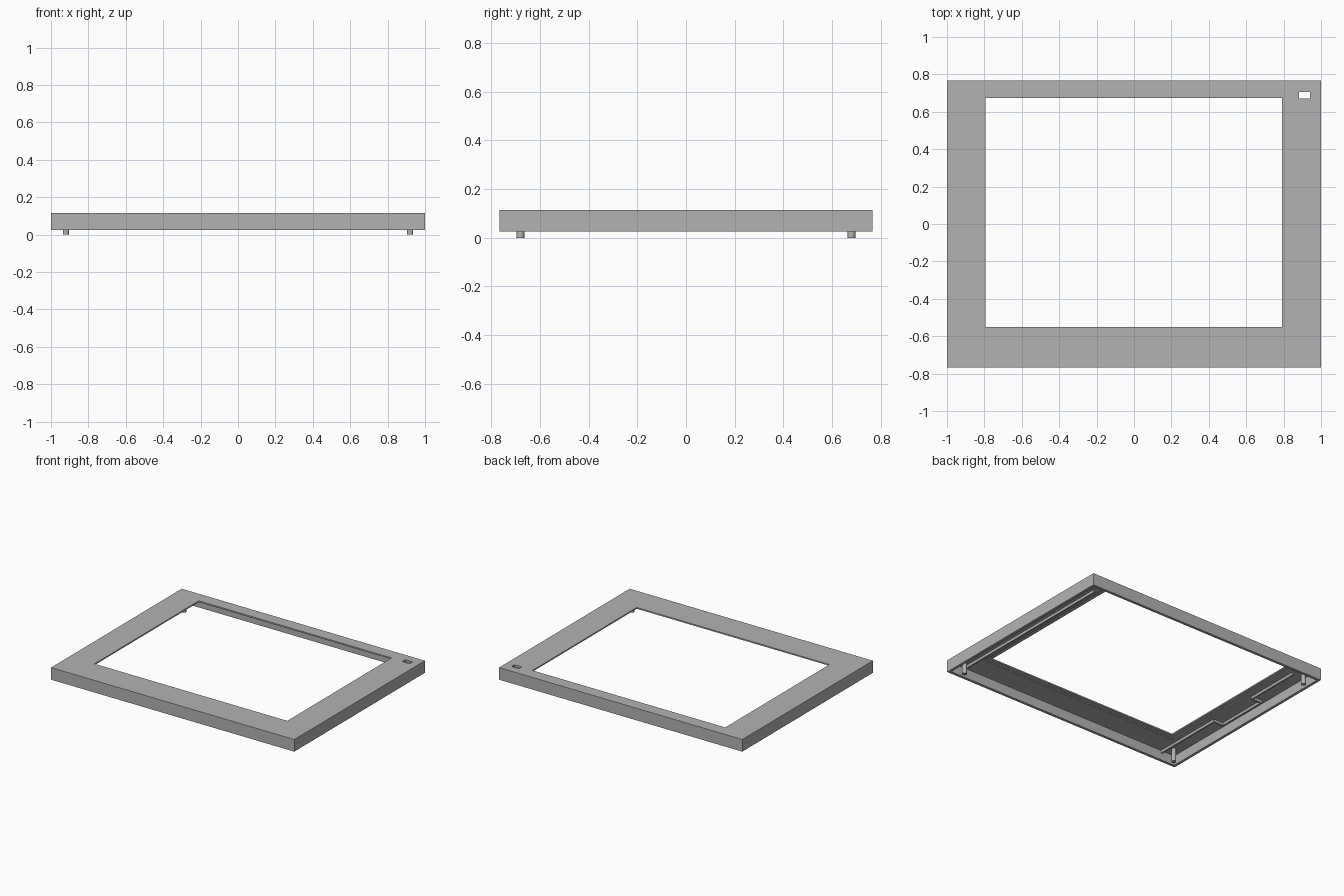
import bpy
import bmesh
from mathutils import Vector

cube = bpy.data.objects.get("Cube")
if cube:
    bpy.data.objects.remove(cube, do_unlink=True)

grey = bpy.data.materials.new("matte grey")
grey.use_nodes = True
COLOUR = (0.45, 0.45, 0.45, 1)
grey.diffuse_color = COLOUR
grey.node_tree.nodes["Principled BSDF"].inputs["Base Color"].default_value = COLOUR

BOTTOM, UNDER, TOP = 0.025, 0.097, 0.115
WALL = 0.02
HALF_X, HALF_Y = 1.0, 0.767


def finish(name, bm):
    bmesh.ops.recalc_face_normals(bm, faces=bm.faces)
    mesh = bpy.data.meshes.new(name)
    bm.to_mesh(mesh)
    bm.free()
    mesh.materials.append(grey)
    obj = bpy.data.objects.new(name, mesh)
    bpy.context.collection.objects.link(obj)
    return obj


def box(name, x0, x1, y0, y1, z0, z1):
    bm = bmesh.new()
    bmesh.ops.create_cube(bm, size=1)
    lo, hi = Vector((x0, y0, z0)), Vector((x1, y1, z1))
    for v in bm.verts:
        v.co = (lo + hi) / 2 + v.co * (hi - lo)
    return finish(name, bm)


def cut(target, name, *bounds):
    cutter = box(name, *bounds)
    cutter.hide_render = True
    cutter.hide_viewport = True
    cutter.display_type = "WIRE"
    mod = target.modifiers.new(name, "BOOLEAN")
    mod.operation = "DIFFERENCE"
    mod.solver = "EXACT"
    mod.object = cutter


def apply_cuts(target):
    # Bake the cuts, then drop the helper boxes
    graph = bpy.context.evaluated_depsgraph_get()
    mesh = bpy.data.meshes.new_from_object(target.evaluated_get(graph))
    cutters = [m.object for m in target.modifiers]
    target.modifiers.clear()
    target.data = mesh
    for c in cutters:
        bpy.data.objects.remove(c, do_unlink=True)


# Hollow bezel shell with window, stepped panel seat and small button slot
WIN = (-0.795, 0.79, -0.55, 0.675)
SEAT = 0.035
bezel = box("bezel_shell", -HALF_X, HALF_X, -HALF_Y, HALF_Y, BOTTOM, TOP)
cut(bezel, "hollow", -HALF_X + WALL, HALF_X - WALL, -HALF_Y + WALL, HALF_Y - WALL, -0.1, UNDER)
cut(bezel, "seat", WIN[0] - SEAT, WIN[1] + SEAT, WIN[2] - SEAT, WIN[3] + SEAT, 0, UNDER + 0.008)
cut(bezel, "window", *WIN, -0.2, 0.3)
cut(bezel, "slot", 0.882, 0.942, 0.67, 0.705, -0.2, 0.3)
apply_cuts(bezel)

# Locating posts in three corners
for name, x, y in (("front_left_post", 0.92, -0.68),
                   ("front_right_post", -0.92, -0.68),
                   ("back_right_post", -0.92, 0.68)):
    bm = bmesh.new()
    bmesh.ops.create_cone(bm, cap_ends=True, segments=24, radius1=0.0165,
                          radius2=0.0165, depth=UNDER + 0.005)
    bmesh.ops.translate(bm, verts=bm.verts, vec=(x, y, (UNDER + 0.005) / 2))
    post = finish(name, bm)
    bpy.ops.object.select_all(action="DESELECT")
    post.select_set(True)
    bpy.context.view_layer.objects.active = post
    bpy.ops.object.shade_smooth_by_angle()

# Stepped rib under the right border, jogging outward in the middle
RIB = 0.006
path = [(-0.87, -0.75), (-0.87, -0.2), (-0.95, -0.2),
        (-0.95, 0.2), (-0.87, 0.2), (-0.87, 0.62)]
for i, ((xa, ya), (xb, yb)) in enumerate(zip(path, path[1:])):
    box(f"right_rib_{i + 1}", min(xa, xb) - RIB, max(xa, xb) + RIB,
        min(ya, yb) - RIB, max(ya, yb) + RIB, UNDER - 0.02, UNDER + 0.004)

# Straight rib under the left border
box("left_rib", 0.87 - RIB, 0.87 + RIB, -0.75, 0.62, UNDER - 0.02, UNDER + 0.004)
